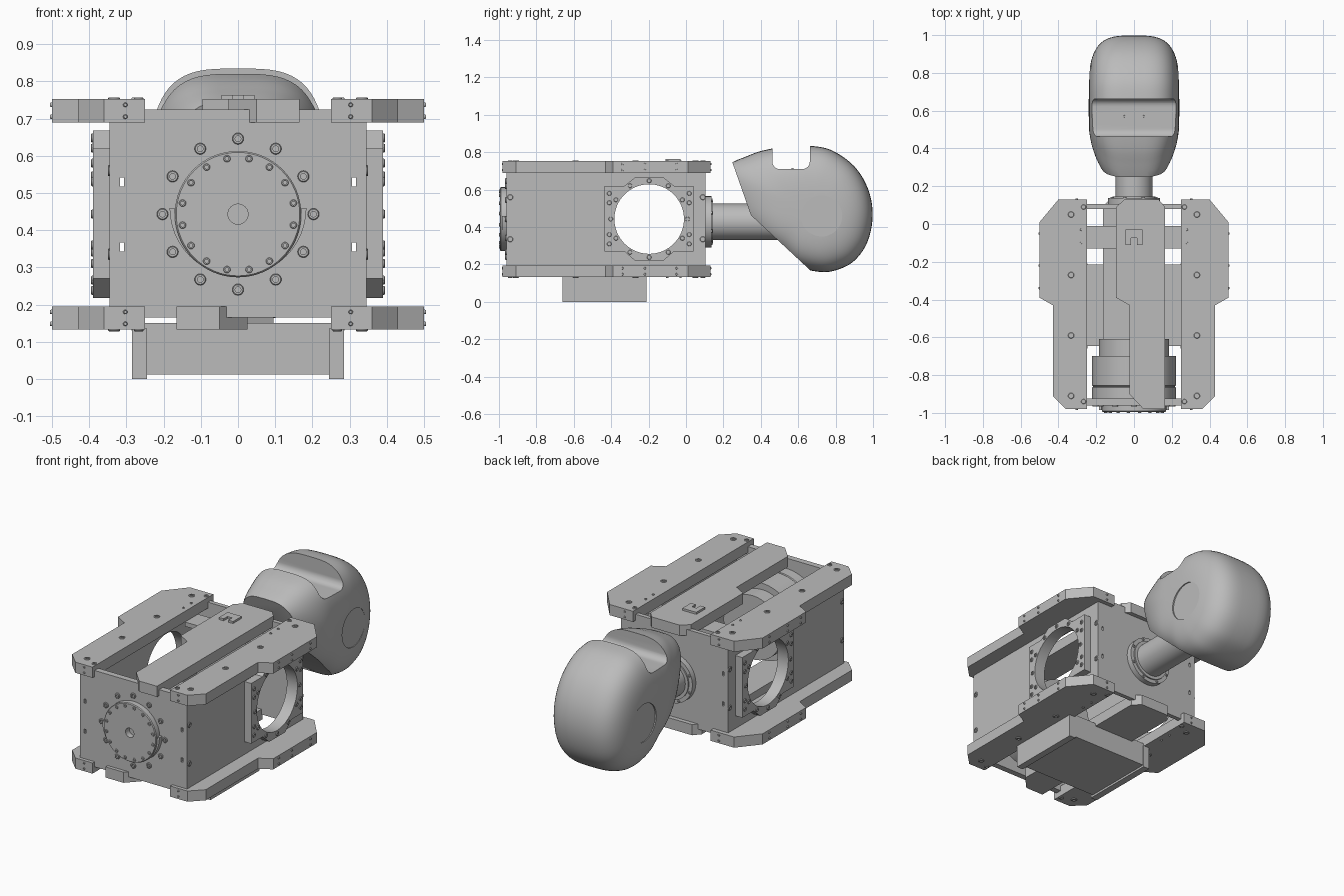
import bpy, bmesh, math
from mathutils import Vector

cube = bpy.data.objects.get("Cube")
if cube:
    bpy.data.objects.remove(cube)

grey = bpy.data.materials.new("machined_grey")
grey.use_nodes = True
COLOUR = (0.5, 0.5, 0.5, 1)
grey.diffuse_color = COLOUR
grey.node_tree.nodes["Principled BSDF"].inputs["Base Color"].default_value = COLOUR

X, Y, Z = Vector((1, 0, 0)), Vector((0, 1, 0)), Vector((0, 0, 1))


def finish(name, bm, angle=30):
    bmesh.ops.remove_doubles(bm, verts=bm.verts, dist=1e-5)
    bmesh.ops.recalc_face_normals(bm, faces=bm.faces)
    mesh = bpy.data.meshes.new(name)
    bm.to_mesh(mesh)
    bm.free()
    mesh.materials.append(grey)
    ob = bpy.data.objects.new(name, mesh)
    bpy.context.collection.objects.link(ob)
    smooth(ob, angle)
    return ob


def smooth(ob, angle=30):
    bpy.ops.object.select_all(action='DESELECT')
    ob.select_set(True)
    bpy.context.view_layer.objects.active = ob
    bpy.ops.object.shade_smooth_by_angle(angle=math.radians(angle))


def prism(name, pts, lo, hi, axis=Z):
    """Extrude an outline along z (points are x, y) or x (points are y, z)."""
    bm = bmesh.new()
    at = (lambda a, b: (a, b, lo)) if axis == Z else (lambda a, b: (lo, a, b))
    face = bm.faces.new([bm.verts.new(at(*p)) for p in pts])
    new = bmesh.ops.extrude_face_region(bm, geom=[face])["geom"]
    bmesh.ops.translate(bm, vec=axis * (hi - lo),
                        verts=[v for v in new if isinstance(v, bmesh.types.BMVert)])
    return finish(name, bm)


def box(name, x, y, z):
    return prism(name, [(x[0], y[0]), (x[1], y[0]), (x[1], y[1]), (x[0], y[1])], *z)


def lathe(name, profile, loc, axis, segs=48):
    """Spin a (radius, height) profile around an axis."""
    bm = bmesh.new()
    turn = axis.to_track_quat('Z', 'Y')
    rings = []
    for r, h in profile:
        rings.append([bm.verts.new(Vector(loc) + turn @ Vector(
            (r * math.cos(k * math.tau / segs), r * math.sin(k * math.tau / segs), h)))
            for k in range(segs)])
    for a, b in zip(rings, rings[1:]):
        for k in range(segs):
            n = (k + 1) % segs
            bm.faces.new((a[k], a[n], b[n], b[k]))
    bm.normal_update()
    if profile[0] != profile[-1]:
        bm.faces.new(rings[0])
        bm.faces.new(rings[-1])
    return finish(name, bm)


def rod(name, r, a, b, loc, axis, segs=48):
    return lathe(name, [(r, a), (r, b)], loc, axis, segs)


def cut(ob, cutter, angle=30, keep=False):
    mod = ob.modifiers.new("cut", 'BOOLEAN')
    mod.operation, mod.solver, mod.object = 'DIFFERENCE', 'EXACT', cutter
    bpy.context.view_layer.update()
    ob.data = bpy.data.meshes.new_from_object(
        ob.evaluated_get(bpy.context.evaluated_depsgraph_get()))
    ob.modifiers.clear()
    smooth(ob, angle)
    if not keep:
        bpy.data.objects.remove(cutter)


# Screw with a socket, shared by every copy along the same axis
screw_cache = {}


def screw(loc, axis, r=0.016):
    key = (tuple(axis), r)
    if key not in screw_cache:
        screw_cache[key] = lathe("screw", [(r, -0.004), (r, 0.003), (r * 0.85, 0.005),
                                           (r * 0.5, 0.005), (r * 0.5, -0.003)],
                                 (0, 0, 0), axis, 16)
        screw_cache[key].location = loc
    else:
        ob = screw_cache[key].copy()
        ob.location = loc
        bpy.context.collection.objects.link(ob)


# Outer rails, four of them, and the two offset centre rails
rail = [(0.25, -0.98), (0.36, -0.98), (0.43, -0.91), (0.43, -0.43),
        (0.5, -0.39), (0.5, 0.01), (0.4, 0.13), (0.25, 0.13)]
centre = [(0.05, -0.98), (0.165, -0.98), (0.165, 0.09), (0.13, 0.13), (-0.05, 0.13),
          (-0.095, 0.09), (-0.095, -0.39), (-0.025, -0.43), (-0.025, -0.9)]
for level, lo, hi, face, s in (("top", 0.69, 0.752, 0.752, 1), ("bottom", 0.133, 0.195, 0.133, -1)):
    for side, m in (("left", 1), ("right", -1)):
        prism(f"{level}_{side}_rail", [(m * x, y) for x, y in rail], lo, hi)
        for y in (0.05, -0.27, -0.59, -0.91):
            screw((m * 0.333, y, face), Z * s)
        for y in (0.09, -0.94):
            screw((m * 0.267, y, face), Z * s, 0.013)
        for y in (-0.03, -0.1):
            screw((m * 0.28, y, face), Z * s, 0.006)
        for z in (lo + 0.015, hi - 0.015):
            screw((m * 0.303, -0.98, z), -Y, 0.006)
            screw((m * 0.303, 0.13, z), Y, 0.006)
            for y in (-0.34, -0.22, -0.05):
                screw((m * 0.5, y, z), X * m, 0.006)
    prism(f"{level}_centre_rail", [(s * x, y) for x, y in centre], lo, hi)
prism("top_clip", [(-0.045, -0.11), (-0.015, -0.11), (-0.015, -0.075), (0.015, -0.075),
                   (0.015, -0.11), (0.045, -0.11), (0.045, -0.03), (-0.045, -0.03)], 0.752, 0.764)
box("top_crossbar", (-0.25, 0.25), (-0.13, -0.01), (0.665, 0.69))

# Front and back plates with small slots
for name, y in (("front_plate", (-0.96, -0.925)), ("back_plate", (0.08, 0.105))):
    plate = box(name, (-0.345, 0.345), y, (0.165, 0.725))
    for m in (1, -1):
        for z in (0.355, 0.53):
            cut(plate, box("slot", (m * 0.312 - 0.005, m * 0.312 + 0.005),
                           (y[0] - 0.1, y[1] + 0.1), (z - 0.012, z + 0.012)))

# Side plates and round-holed mounting flanges
HUB = (0, -0.197, 0.443)
for side, m in (("left", 1), ("right", -1)):
    hole = rod("hole", 0.186, -0.6, 0.6, HUB, X, 64)
    wall = prism(f"{side}_side_plate", [(-0.925, 0.165), (0.08, 0.165), (0.08, 0.725),
                                        (-0.925, 0.725)], m * 0.322, m * 0.345, X)
    flange = prism(f"{side}_flange", [
        (-0.435, 0.27), (-0.33, 0.27), (-0.27, 0.218), (-0.124, 0.218), (-0.064, 0.27), (0.04, 0.27),
        (0.04, 0.62), (-0.064, 0.62), (-0.124, 0.668), (-0.27, 0.668), (-0.33, 0.62), (-0.435, 0.62)],
        m * 0.34, m * 0.39, X)
    cut(wall, hole, keep=True)
    cut(flange, hole)
    for k in range(12):
        a = k * math.tau / 12
        screw((m * 0.39, HUB[1] + 0.205 * math.cos(a), HUB[2] + 0.205 * math.sin(a)), X * m, 0.012)
    for y in (-0.41, 0.017):
        for z in (0.31, 0.36, 0.53, 0.58):
            screw((m * 0.39, y, z), X * m, 0.012)
    for y in (-0.94, 0.09):
        for z in (0.335, 0.56):
            screw((m * 0.345, y, z), X * m, 0.015)

# Front drive unit: stepped motor, faceplate and bolt circles
AXIS = (0, 0, 0.443)
lathe("motor", [(0.185, 0.61), (0.185, 0.7), (0.222, 0.7), (0.222, 0.855), (0.215, 0.86),
                (0.222, 0.865), (0.222, 0.925)], AXIS, -Y, 64)
lathe("drive_face", [(0.17, 0.95), (0.17, 0.99), (0.166, 0.995), (0.027, 0.995), (0.027, 0.95)],
      AXIS, -Y, 64)
arc = [(math.pi + k * math.pi / 24) for k in range(25)]
lip = prism("drive_lip", [(0.184 * math.cos(a), 0.184 * math.sin(a)) for a in arc]
            + [(0.171 * math.cos(a), 0.171 * math.sin(a)) for a in reversed(arc)], 0, 0.03)
lip.rotation_euler = (math.pi / 2, 0, 0)
lip.location = (0, -0.955, 0.46)
for k in range(16):
    a = (k + 0.5) * math.tau / 16
    screw((0.152 * math.cos(a), -0.995, 0.443 + 0.152 * math.sin(a)), -Y, 0.0095)
for k in range(12):
    a = k * math.tau / 12
    screw((0.203 * math.cos(a), -0.962, 0.443 + 0.203 * math.sin(a)), -Y, 0.0155)

# Box slung underneath with end brackets
box("under_box", (-0.25, 0.25), (-0.645, -0.215), (0.012, 0.15))
for side, m in (("left", 1), ("right", -1)):
    box(f"{side}_box_bracket", sorted((m * 0.245, m * 0.285)), (-0.66, -0.21), (0, 0.135))

# Neck flange and tube
NECK = (0, 0, 0.428)
lathe("neck_flange", [(0.137, 0.1), (0.137, 0.137), (0.115, 0.137), (0.115, 0.145)], NECK, Y)
rod("neck_tube", 0.097, 0.14, 0.6, NECK, Y)
for k in range(8):
    a = (k + 0.5) * math.tau / 8
    screw((0.126 * math.cos(a), 0.137, 0.428 + 0.126 * math.sin(a)), Y, 0.008)

# Head: closed side profile smoothed, then rounded across its width
profile = [(0.2, 0.7), (0.34, 0.785), (0.46, 0.82), (0.57, 0.834), (0.67, 0.834), (0.78, 0.81),
           (0.9, 0.725), (0.975, 0.6), (0.998, 0.46), (0.97, 0.32), (0.9, 0.22), (0.81, 0.172),
           (0.72, 0.16), (0.6, 0.19), (0.5, 0.265), (0.36, 0.36), (0.25, 0.5)]
path = []
n = len(profile)
for i in range(n):
    a, b, c, d = (Vector(profile[(i + j) % n]) for j in (-1, 0, 1, 2))
    for k in range(5):
        t = k / 5
        path.append(0.5 * (2 * b + (c - a) * t + (2 * a - 5 * b + 4 * c - d) * t * t
                           + (3 * b - a - 3 * c + d) * t ** 3))
mid, power, steps = Vector((0.66, 0.48)), 2 / 3.4, 36
bm = bmesh.new()
rings = []
for i in range(steps + 1):
    a = -math.pi / 2 + math.pi * i / steps
    wide = 0.24 * math.copysign(abs(math.sin(a)) ** power, a)
    scale = max(math.cos(a), 0) ** power
    ring = []
    for p in path:
        q = mid + (p - mid) * scale
        taper = 1 - 1.5 * max(0, 0.5 - q.x) ** 1.5
        ring.append(bm.verts.new((wide * taper, q.x, q.y)))
    rings.append(ring)
for a, b in zip(rings, rings[1:]):
    for k in range(len(path)):
        j = (k + 1) % len(path)
        bm.faces.new((a[k], a[j], b[j], b[k]))
bmesh.ops.remove_doubles(bm, verts=bm.verts, dist=1e-4)
# Trim the jaw with two flat faces
for co, no in (((0, 0.25, 0.74), (0, -0.27, -0.095)), ((0, 0.34, 0.47), (0, -0.13, -0.14))):
    bmesh.ops.bisect_plane(bm, geom=bm.verts[:] + bm.edges[:] + bm.faces[:],
                           plane_co=co, plane_no=no, clear_outer=True)
    bmesh.ops.holes_fill(bm, edges=[e for e in bm.edges if e.is_boundary])
head = finish("head", bm, 35)

# Visor slot with rounded corners, and shallow ear recesses
slot = [(0.462, 0.95), (0.462, 0.75)]
for cy, start in ((0.502, math.pi), (0.622, 1.5 * math.pi)):
    slot += [(cy + 0.04 * math.cos(start + k * math.pi / 12),
              0.75 + 0.04 * math.sin(start + k * math.pi / 12)) for k in range(7)]
slot += [(0.662, 0.95)]
cut(head, prism("visor_cutter", slot, -0.4, 0.4, X), 35)
for m in (1, -1):
    cut(head, rod("ear_cutter", 0.11, 0.232, 0.3, (0, 0.725, 0.46), X * m), 35)
for m in (1, -1):
    screw((m * 0.05, 0.57, 0.71), Z, 0.006)
